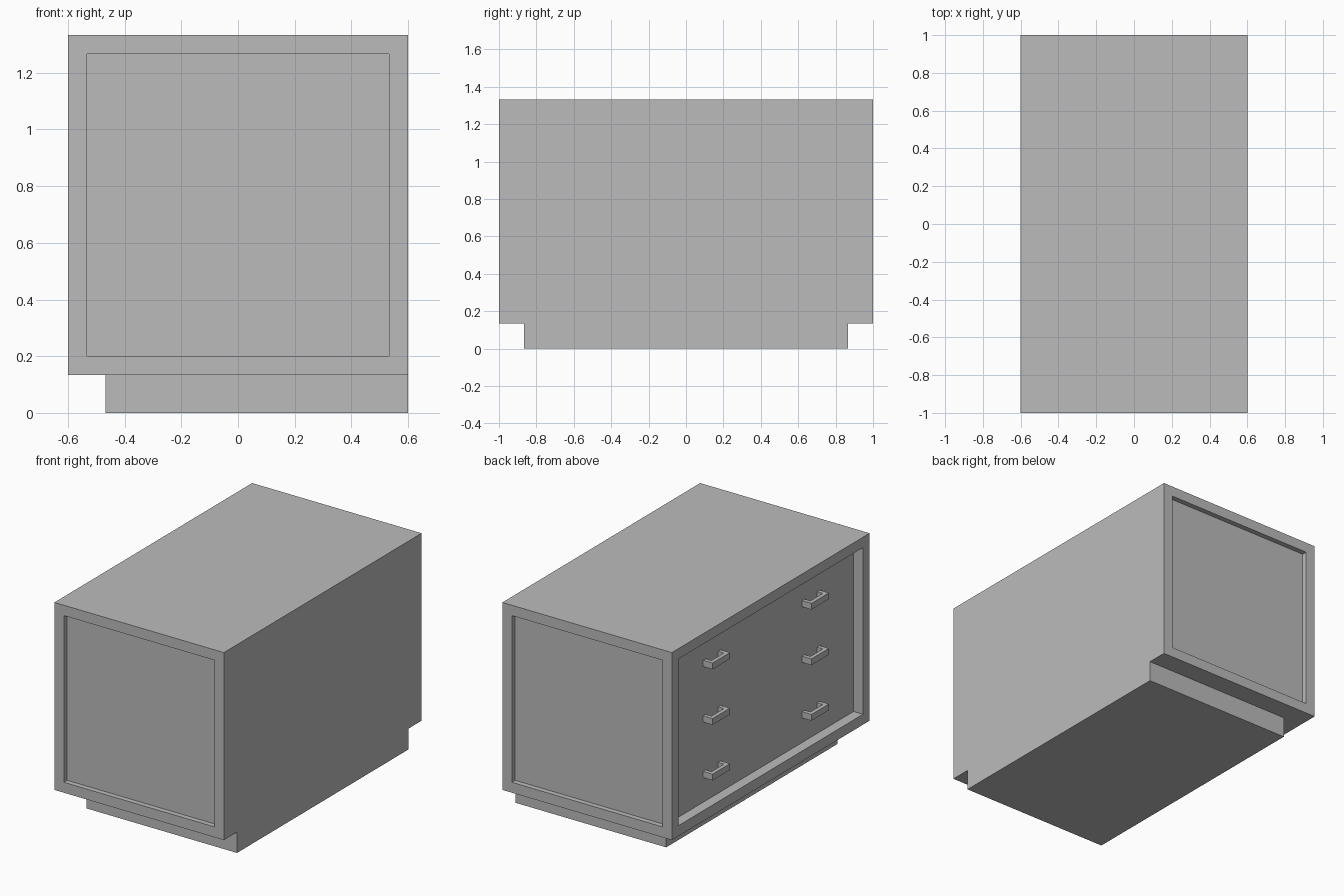
import bpy, bmesh
from mathutils import Vector

if "Cube" in bpy.data.objects:
    bpy.data.objects.remove(bpy.data.objects["Cube"])

grey = bpy.data.materials.new("plain_grey")
grey.diffuse_color = (0.5, 0.5, 0.5, 1)
grey.use_nodes = True
grey.node_tree.nodes["Principled BSDF"].inputs["Base Color"].default_value = grey.diffuse_color


def finish(name, bm):
    mesh = bpy.data.meshes.new(name)
    bm.to_mesh(mesh)
    bm.free()
    mesh.materials.append(grey)
    obj = bpy.data.objects.new(name, mesh)
    bpy.context.collection.objects.link(obj)
    return obj


def box_bm(lo, hi):
    lo, hi = Vector(lo), Vector(hi)
    bm = bmesh.new()
    bmesh.ops.create_cube(bm, size=1)
    for v in bm.verts:
        v.co = Vector([(lo[i] + hi[i]) / 2 + v.co[i] * (hi[i] - lo[i]) for i in range(3)])
    bm.normal_update()
    return bm


FRAME, BASE = 0.0667, 0.1333

# Cabinet body: framed recesses on both ends and on the drawer side
bm = box_bm((-0.6, -1, BASE), (0.6, 1, 1.3333))
for normal, depth in (((0, -1, 0), 0.0333), ((0, 1, 0), 0.0333), ((-1, 0, 0), FRAME)):
    n = Vector(normal)
    face = max((f for f in bm.faces if f.normal.dot(n) > 0.9), key=lambda f: f.calc_area())
    bmesh.ops.inset_individual(bm, faces=[face], thickness=FRAME, use_even_offset=True)
    panel = bmesh.ops.extrude_discrete_faces(bm, faces=[face])["faces"][0]
    bmesh.ops.translate(bm, verts=panel.verts[:], vec=-n * depth)
    bm.normal_update()
finish("cabinet_body", bm)

# Plinth, set back on three sides and flush on the plain side
finish("plinth", box_bm((-0.6 + BASE, -1 + BASE, 0), (0.6, 1 - BASE, BASE)))

# Drawer handles: U-shaped outline extruded upwards, three rows of two
X_OUT, X_IN, HALF, THICK, HEIGHT = -0.6, -0.6 + FRAME, 0.088, 0.025, 0.04
outline = [(X_IN, -HALF), (X_OUT, -HALF), (X_OUT, HALF), (X_IN, HALF),
           (X_IN, HALF - THICK), (X_OUT + THICK, HALF - THICK),
           (X_OUT + THICK, THICK - HALF), (X_IN, THICK - HALF)]
for row in range(3):
    for y in (-0.5, 0.5):
        z = BASE + FRAME + 1.0667 * (row + 0.5) / 3
        bm = bmesh.new()
        face = bm.faces.new([bm.verts.new((px, y + py, z - HEIGHT / 2)) for px, py in outline])
        top = bmesh.ops.extrude_face_region(bm, geom=[face])["geom"]
        bmesh.ops.translate(bm, vec=(0, 0, HEIGHT),
                            verts=[g for g in top if isinstance(g, bmesh.types.BMVert)])
        bmesh.ops.recalc_face_normals(bm, faces=bm.faces[:])
        finish("drawer_handle", bm)
